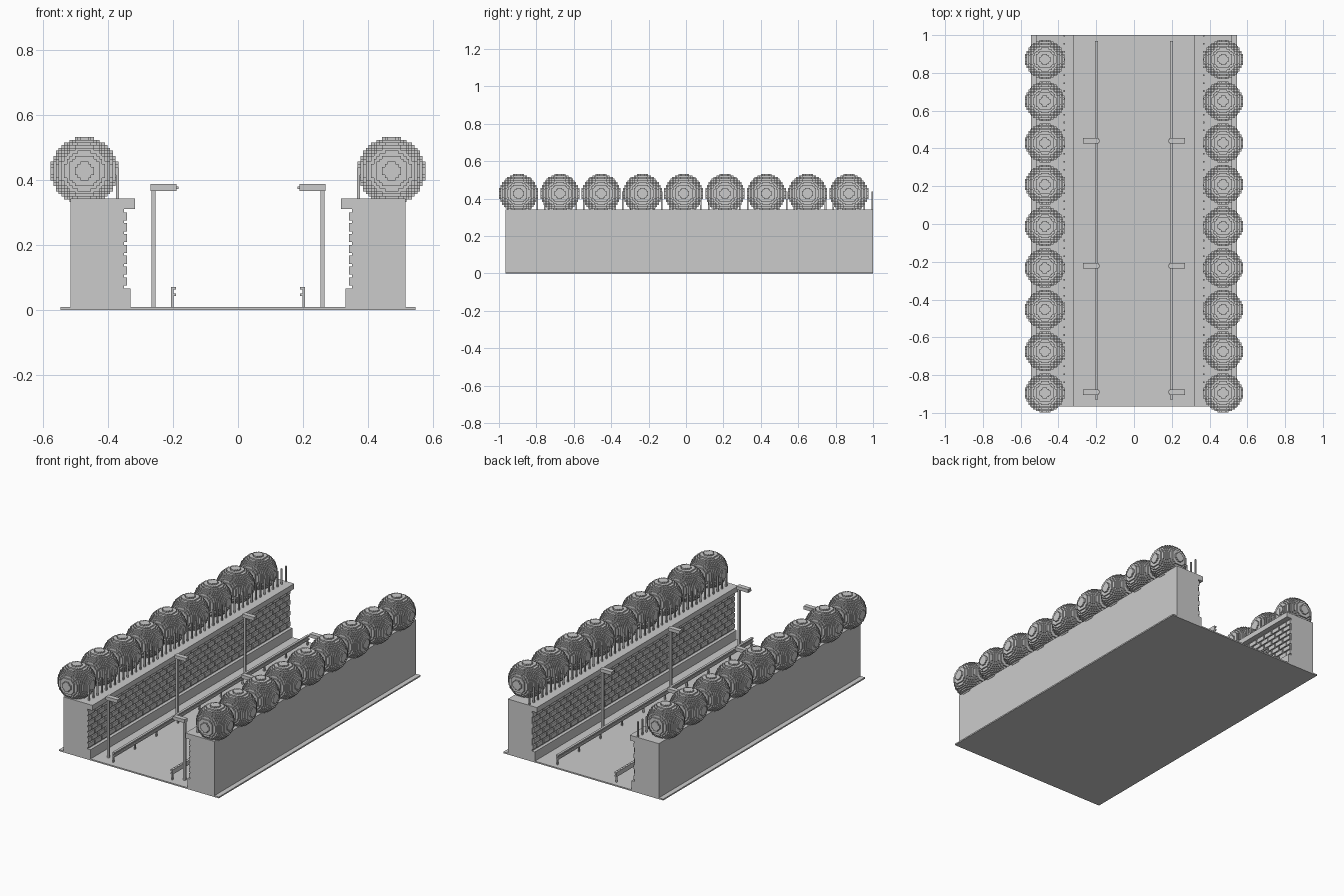
import bpy
import bmesh
from mathutils import Matrix, Vector

cube = bpy.data.objects.get("Cube")
if cube:
    bpy.data.objects.remove(cube, do_unlink=True)

U = 1 / 120            # small block size used throughout
Y0, Y1 = -0.965, 1.0   # ends of the street section

grey = bpy.data.materials.new("light grey")
grey.use_nodes = True
colour = (0.6, 0.6, 0.6, 1)
grey.diffuse_color = colour
grey.node_tree.nodes["Principled BSDF"].inputs["Base Color"].default_value = colour


def add_object(name, mesh, location=(0, 0, 0)):
    obj = bpy.data.objects.new(name, mesh)
    obj.location = location
    bpy.context.collection.objects.link(obj)


def boxes(name, ranges, side=1):
    """One object from boxes (x0, x1, y0, y1, z0, z1), mirrored by side."""
    bm = bmesh.new()
    for x0, x1, y0, y1, z0, z1 in ranges:
        centre = Vector((side * (x0 + x1), y0 + y1, z0 + z1)) / 2
        size = Vector((x1 - x0, y1 - y0, z1 - z0))
        matrix = Matrix.Translation(centre) @ Matrix.Diagonal(size).to_4x4()
        bmesh.ops.create_cube(bm, size=1, matrix=matrix)
    mesh = bpy.data.meshes.new(name)
    bm.to_mesh(mesh)
    bm.free()
    mesh.materials.append(grey)
    add_object(name, mesh)


def block_ball(name, n):
    """Ball made of small blocks, n blocks either side of the middle one."""
    cells = range(-n, n + 1)
    solid = {(i, j, k) for i in cells for j in cells for k in cells
             if i * i + j * j + k * k <= (n + 0.5) ** 2}
    bm = bmesh.new()
    corners = {}

    def corner(p):
        key = tuple(round(2 * c) for c in p)
        if key not in corners:
            corners[key] = bm.verts.new(p * U)
        return corners[key]

    for cell in sorted(solid):
        for axis in range(3):
            for sign in (-1, 1):
                d = Vector((0, 0, 0))
                d[axis] = sign
                if tuple(int(c + e) for c, e in zip(cell, d)) in solid:
                    continue
                a = Vector((0, 0, 0))
                a[(axis + 1) % 3] = 1
                b = d.cross(a)
                mid = Vector(cell) + d / 2
                quad = [mid + (a * s + b * t) / 2 for s, t in ((-1, -1), (1, -1), (1, 1), (-1, 1))]
                bm.faces.new([corner(p) for p in quad])
    mesh = bpy.data.meshes.new(name)
    bm.to_mesh(mesh)
    bm.free()
    mesh.materials.append(grey)
    return mesh


# Ground slab
boxes("ground_slab", [(-0.545, 0.545, Y0, Y1, 0, U)])

ball = block_ball("round_bush", 12)

for side, label in ((1, "left"), (-1, "right")):
    # Retaining wall with plinth and overhanging coping
    boxes(label + "_wall", [(0.35, 0.515, Y0, Y1, U, 0.31)], side)
    boxes(label + "_wall_plinth", [(0.33, 0.35, Y0, Y1, U, 0.065)], side)
    boxes(label + "_wall_coping", [(0.317, 0.515, Y0, Y1, 0.31, 0.342)], side)

    # Staggered raised bricks on the inner face
    bricks = []
    pitch = 8 * U
    for row in range(7):
        z = 0.075 + row * 4 * U
        y = Y0 - (row % 2) * pitch / 2
        while y < Y1:
            start, end = max(y, Y0), min(y + 7 * U, Y1)
            if end - start > 0.005:
                bricks.append((0.342, 0.352, start, end, z, z + 3 * U))
            y += pitch
    boxes(label + "_bricks", bricks, side)

    # Thin fence posts along the coping
    posts = []
    y = Y1 - U
    while y > Y0:
        posts.append((0.366, 0.366 + U, y, y + U, 0.34, 0.438))
        y -= 5 * U
    boxes(label + "_fence_posts", posts, side)

    # Row of round bushes on the wall
    for i in range(9):
        add_object(f"{label}_bush_{i + 1}", ball, (side * 0.472, -0.895 + 0.2207 * i, 0.427))

    # Street lamps with arms reaching over the road
    for i, y in enumerate((-0.89, -0.222, 0.44)):
        boxes(f"{label}_lamp_{i + 1}", [
            (0.253, 0.266, y - 0.0065, y + 0.0065, U, 0.37),
            (0.189, 0.269, y - 0.0145, y + 0.0145, 0.366, 0.387),
            (0.183, 0.189, y - 0.0085, y + 0.0085, 0.371, 0.38)], side)

    # Guard rail: web, two flanges and short posts
    rail = [(0.198, 0.206, -0.93, 0.97, 0.042, 0.07)]
    rail += [(0.191, 0.198, -0.93, 0.97, z, z + U) for z in (0.042, 0.062)]
    rail += [(0.198, 0.206, y, y + U, U, 0.042)
             for y in (-0.93 + 0.21 * i for i in range(10))]
    boxes(label + "_guard_rail", rail, side)
